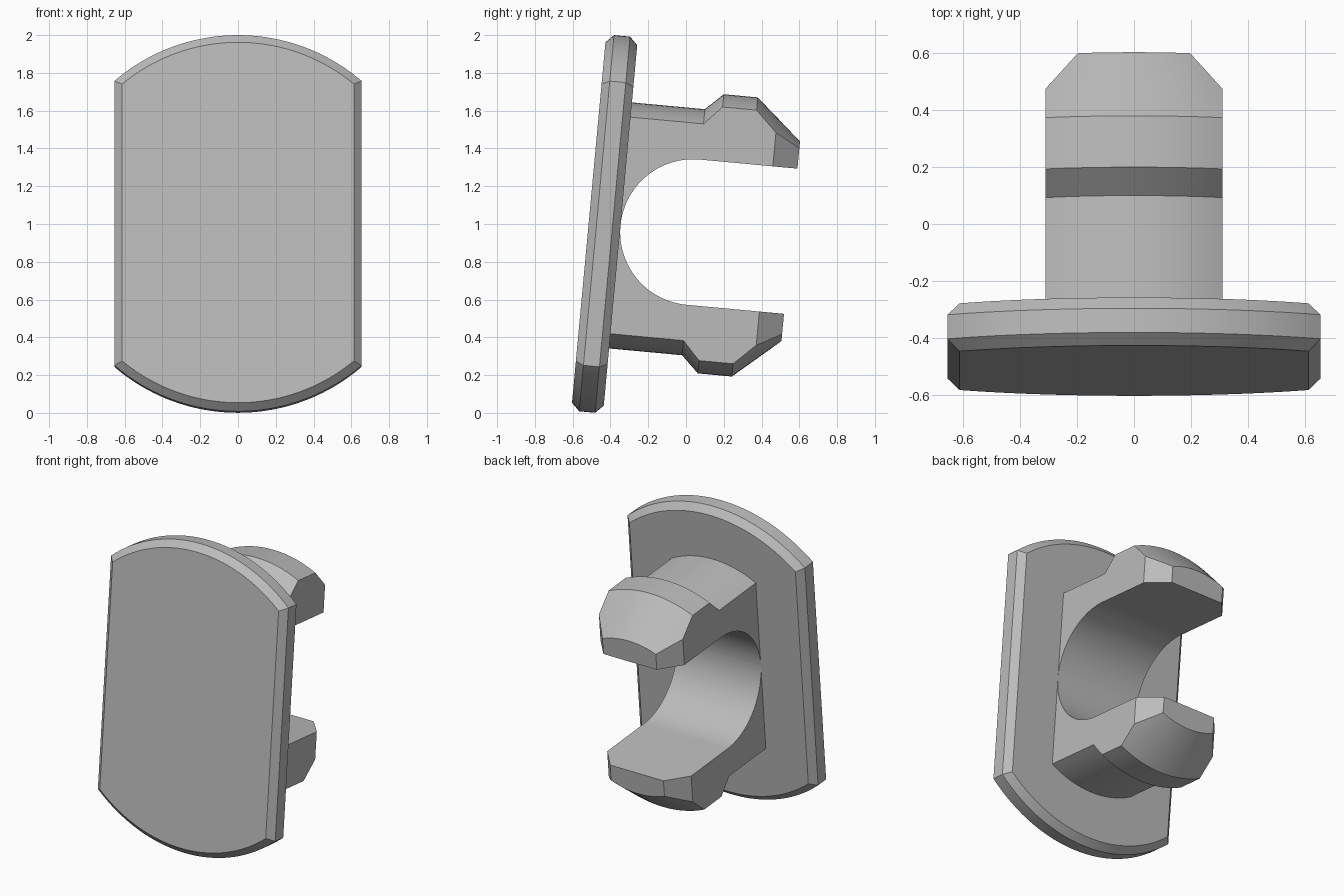
import bpy, bmesh, math
from mathutils import Matrix

if "Cube" in bpy.data.objects:
    bpy.data.objects.remove(bpy.data.objects["Cube"])

# Local frame: y runs from the plate's front face to the prong tips, z along the plate
TILT = Matrix.Translation((0, -0.515, 1.008)) @ Matrix.Rotation(math.radians(-5.3), 4, 'X')

grey = bpy.data.materials.new("light_grey")
grey.diffuse_color = (0.5, 0.5, 0.5, 1)
grey.use_nodes = True
grey.node_tree.nodes["Principled BSDF"].inputs["Base Color"].default_value = grey.diffuse_color


def finish(name, bm):
    bmesh.ops.recalc_face_normals(bm, faces=bm.faces)
    bm.transform(TILT)
    mesh = bpy.data.meshes.new(name)
    bm.to_mesh(mesh)
    bm.free()
    mesh.materials.append(grey)
    ob = bpy.data.objects.new(name, mesh)
    bpy.context.collection.objects.link(ob)
    bpy.ops.object.select_all(action='DESELECT')
    ob.select_set(True)
    bpy.context.view_layer.objects.active = ob
    bpy.ops.object.shade_smooth_by_angle(angle=math.radians(22))


def lerp_profile(points, a):
    for (a0, r0), (a1, r1) in zip(points, points[1:]):
        if a <= a1:
            return r0 + (r1 - r0) * (a - a0) / (a1 - a0)
    return points[-1][1]


# Cover plate: disc with two straight sides and chamfered rims
def plate_outline(inset, n=40):
    half, rad = 0.655 - inset, 1.0 - inset
    start = math.acos(half / rad)
    pts = []
    for base in (0, math.pi):
        for i in range(n + 1):
            t = base + start + (math.pi - 2 * start) * i / n
            pts.append((rad * math.cos(t), rad * math.sin(t)))
    return pts


bm = bmesh.new()
rings = [[bm.verts.new((x, y, z)) for x, z in plate_outline(inset)]
         for y, inset in ((0, 0.042), (0.042, 0), (0.127, 0), (0.169, 0.042))]
for r0, r1 in zip(rings, rings[1:]):
    for i in range(len(r0)):
        j = (i + 1) % len(r0)
        bm.faces.new((r0[i], r0[j], r1[j], r1[i]))
bm.faces.new(rings[0])
bm.faces.new(rings[-1])
finish("cover_plate", bm)

# Clip prongs: turned outer profile, round-bottomed slot, chamfered tips
OUTER = [(0.169, 0.654), (0.557, 0.654), (0.649, 0.742), (0.83, 0.742), (1.074, 0.531)]
WIDTH = [(0.169, 0.31), (0.943, 0.31), (1.074, 0.197)]
SLOT_R = 0.386
SLOT_C = 0.169 + SLOT_R


def slot_height(a):
    return SLOT_R if a >= SLOT_C else math.sqrt(max(0, SLOT_R**2 - (SLOT_C - a)**2))


stations = [SLOT_C - SLOT_R * math.cos(math.pi / 2 * i / 28) for i in range(29)]
stations += [0.557, 0.649, 0.83, 0.87, 0.91, 0.943, 0.98, 1.02, 1.05, 1.074]
COLS = 16
for name, sign in (("upper_prong", 1), ("lower_prong", -1)):
    bm = bmesh.new()
    loops = []
    for a in stations:
        w, r, low = lerp_profile(WIDTH, a), lerp_profile(OUTER, a), slot_height(a)
        xs = [w * (2 * i / COLS - 1) for i in range(COLS + 1)]
        section = [(x, math.sqrt(r * r - x * x)) for x in xs] + [(w, low), (-w, low)]
        loops.append([bm.verts.new((x, a, sign * z)) for x, z in section])
    for r0, r1 in zip(loops, loops[1:]):
        for i in range(len(r0)):
            j = (i + 1) % len(r0)
            bm.faces.new((r0[i], r0[j], r1[j], r1[i]))
    bm.faces.new(loops[0])
    bm.faces.new(loops[-1])
    finish(name, bm)
